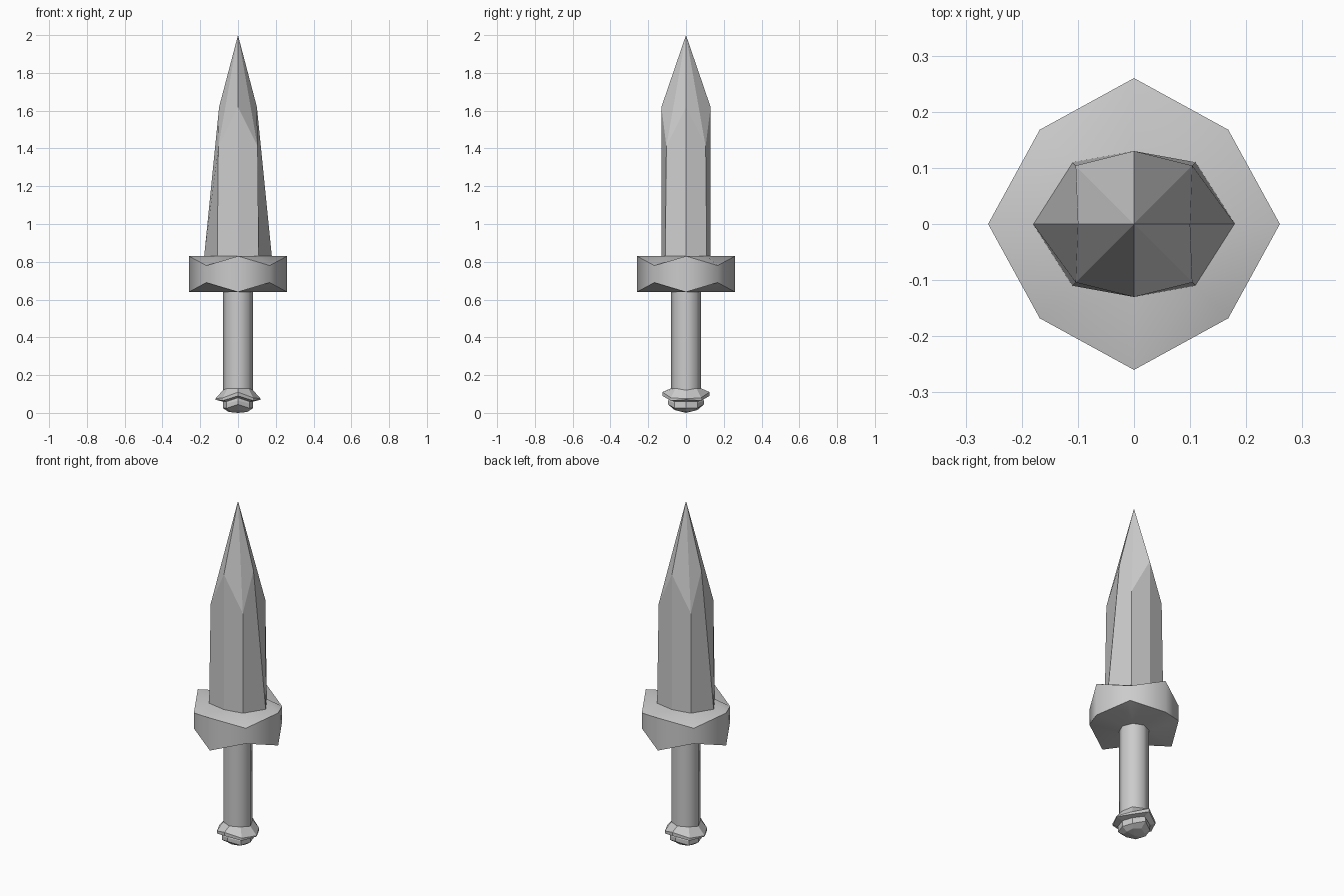
import bpy, bmesh, math

if "Cube" in bpy.data.objects:
    bpy.data.objects.remove(bpy.data.objects["Cube"])


def ring(x, y, d, zx, zy=None, zd=None):
    """Eight-point cross-section: points on the x axis, y axis and diagonals."""
    zy = zx if zy is None else zy
    zd = zx if zd is None else zd
    return [(x, 0, zx), (d, d, zd), (0, y, zy), (-d, d, zd),
            (-x, 0, zx), (-d, -d, zd), (0, -y, zy), (d, -d, zd)]


def loft(name, rings, bottom=None, top=None, smooth=None):
    """Join rings from bottom to top; close ends with a point or a flat cap."""
    bm = bmesh.new()
    loops = [[bm.verts.new(p) for p in r] for r in rings]
    for a, b in zip(loops, loops[1:]):
        for i in range(8):
            j = (i + 1) % 8
            bm.faces.new((a[i], a[j], b[j], b[i]))
    for loop, tip in ((loops[0], bottom), (loops[-1], top)):
        if tip is None:
            bm.faces.new(loop)
        else:
            v = bm.verts.new((0, 0, tip))
            for i in range(8):
                bm.faces.new((loop[i], loop[(i + 1) % 8], v))
    bmesh.ops.recalc_face_normals(bm, faces=bm.faces)
    mesh = bpy.data.meshes.new(name)
    bm.to_mesh(mesh)
    bm.free()
    obj = bpy.data.objects.new(name, mesh)
    bpy.context.collection.objects.link(obj)
    if smooth:
        bpy.ops.object.select_all(action='DESELECT')
        obj.select_set(True)
        bpy.context.view_layer.objects.active = obj
        bpy.ops.object.shade_smooth_by_angle(angle=math.radians(smooth))
    return obj


# Faceted blade tapering to a point
loft("blade", [
    ring(0.18, 0.13, 0.11, 0.82),
    ring(0.10, 0.13, 0.104, 1.62, 1.62, 1.41),
], top=2.0)

# Guard with notched diagonal corners
loft("guard", [
    ring(0.08, 0.08, 0.056, 0.64),
    ring(0.26, 0.26, 0.168, 0.64, 0.64, 0.69),
    ring(0.26, 0.26, 0.168, 0.83, 0.83, 0.78),
    ring(0.18, 0.13, 0.11, 0.83),
], smooth=60)

# Octagonal grip
loft("grip", [
    ring(0.08, 0.08, 0.056, 0.10),
    ring(0.08, 0.08, 0.056, 0.65),
], smooth=60)

# Stepped pommel with two wavy collars
loft("pommel", [
    ring(0.05, 0.06, 0.04, 0.005, 0.015, 0.01),
    ring(0.08, 0.095, 0.06, 0.025, 0.045, 0.025),
    ring(0.08, 0.095, 0.06, 0.05, 0.065, 0.05),
    ring(0.08, 0.085, 0.06, 0.06, 0.08, 0.06),
    ring(0.12, 0.125, 0.08, 0.07, 0.09, 0.065),
    ring(0.12, 0.125, 0.08, 0.075, 0.11, 0.08),
    ring(0.08, 0.08, 0.056, 0.12, 0.13, 0.13),
], bottom=0.0)
